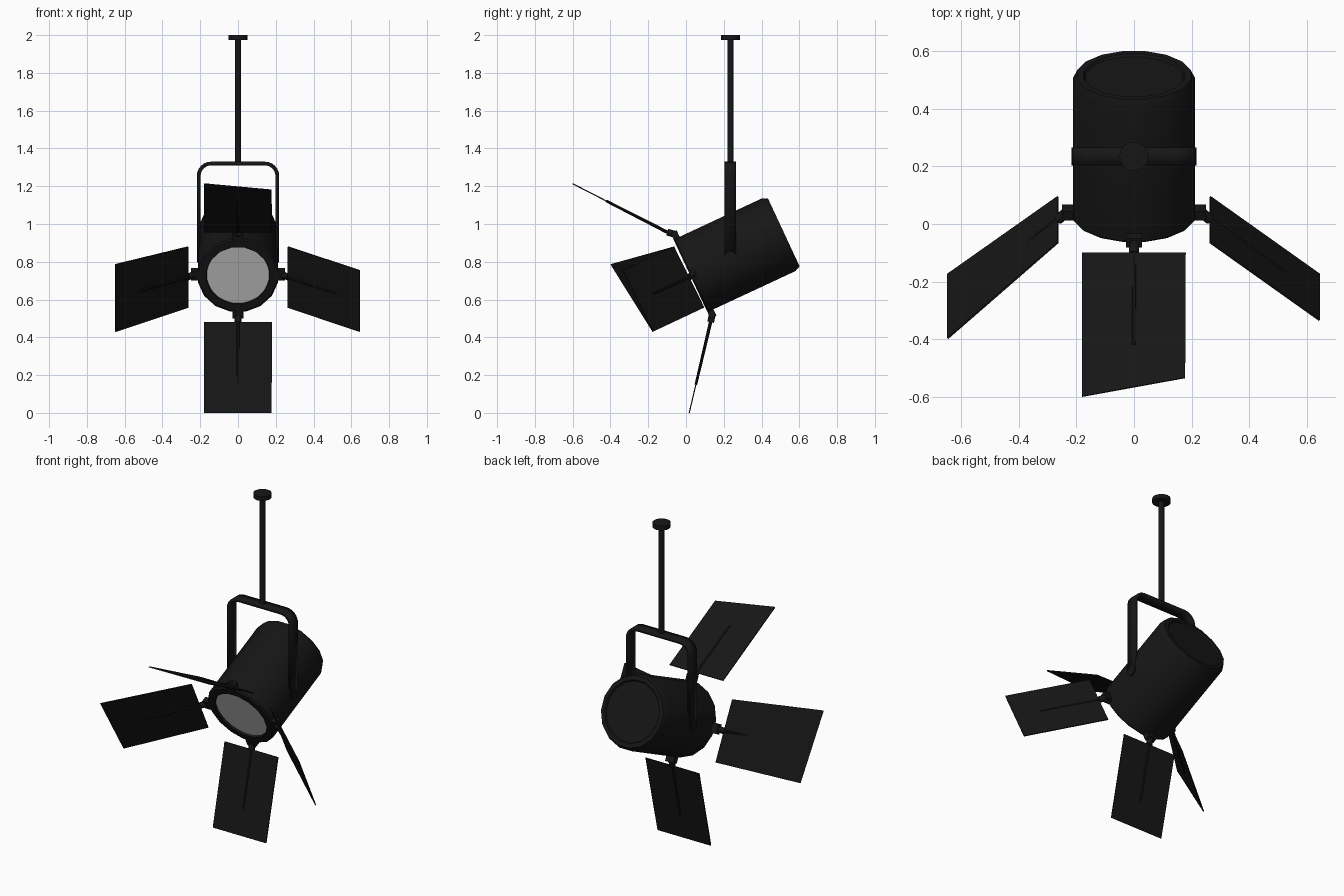
import bpy, bmesh, math
from mathutils import Matrix, Vector

if "Cube" in bpy.data.objects:
    bpy.data.objects.remove(bpy.data.objects["Cube"])

black = bpy.data.materials.new("matte_black")
black.diffuse_color = (0.008, 0.008, 0.008, 1)
black.use_nodes = True
black.node_tree.nodes["Principled BSDF"].inputs["Base Color"].default_value = black.diffuse_color

# lamp frame: local +y runs to the back of the can, local z is radial up
LAMP = Matrix.Translation((0, 0.04, 0.733)) @ Matrix.Rotation(math.radians(25), 4, 'X')
YC = 0.235


def finish(name, bm, mat=black, smooth=True):
    bmesh.ops.recalc_face_normals(bm, faces=bm.faces)
    me = bpy.data.meshes.new(name)
    bm.to_mesh(me)
    bm.free()
    ob = bpy.data.objects.new(name, me)
    bpy.context.collection.objects.link(ob)
    if mat:
        me.materials.append(mat)
    if smooth:
        bpy.ops.object.select_all(action='DESELECT')
        ob.select_set(True)
        bpy.context.view_layer.objects.active = ob
        bpy.ops.object.shade_smooth_by_angle(angle=math.radians(30))
    return ob


def rod(name, a, b, r1, r2=None, seg=16):
    a, b = Vector(a), Vector(b)
    d = b - a
    m = Matrix.Translation((a + b) / 2) @ d.to_track_quat('Z', 'Y').to_matrix().to_4x4()
    bm = bmesh.new()
    bmesh.ops.create_cone(bm, cap_ends=True, segments=seg, radius1=r1,
                          radius2=r1 if r2 is None else r2, depth=d.length, matrix=m)
    return finish(name, bm)


def lathe(name, profile, seg, mat=black):
    """Revolve (y, radius) pairs about the lamp axis; ends are capped."""
    bm = bmesh.new()
    rings = []
    for y, r in profile:
        angs = [(i + 0.5) * math.tau / seg for i in range(seg)]
        rings.append([bm.verts.new((r * math.cos(t), y, r * math.sin(t))) for t in angs])
    for p, q in zip(rings, rings[1:]):
        for i in range(seg):
            j = (i + 1) % seg
            bm.faces.new((p[i], p[j], q[j], q[i]))
    bm.faces.new(rings[0])
    bm.faces.new(rings[-1])
    bm.transform(LAMP)
    return finish(name, bm, mat)


# lamp can with front rim and recessed back plate
lathe("lamp_can", [(0.004, 0.166), (-0.018, 0.169), (-0.018, 0.207), (-0.010, 0.216),
                   (0.497, 0.216), (0.527, 0.202), (0.527, 0.178), (0.518, 0.172)], 16)
# grey lens
lathe("lens", [(-0.006, 0.166), (0.003, 0.166)], 24, None)

# four barn doors: inner edge pair, then outer edge pair
doors = {
    "right": ((1, 0), [(.265, -.065, .88), (.265, .095, .557), (.645, -.175, .43), (.645, -.335, .755)]),
    "left": ((-1, 0), [(-.265, -.065, .88), (-.265, .095, .557), (-.648, -.175, .43), (-.648, -.398, .787)]),
    "top": ((0, 1), [(-.18, -.10, .957), (.18, -.10, .957), (.178, -.535, 1.18), (-.18, -.60, 1.213)]),
    "bottom": ((0, -1), [(-.18, .13, .48), (.18, .13, .48), (.178, .017, 0), (-.18, .017, 0)]),
}
for side, ((dx, dz), pts) in doors.items():
    pts = [Vector(p) for p in pts]
    bm = bmesh.new()
    bm.faces.new([bm.verts.new(p) for p in pts])
    door = finish(side + "_barn_door", bm, smooth=False)
    mod = door.modifiers.new("thickness", 'SOLIDIFY')
    mod.thickness, mod.offset = 0.006, 0

    # hinge block on the rim
    bm = bmesh.new()
    turn = Matrix.Rotation(math.atan2(-dz, dx), 4, 'Y')
    size = Matrix.Diagonal((0.05, 0.035, 0.056, 1))
    bmesh.ops.create_cube(bm, size=1, matrix=LAMP @ turn @ Matrix.Translation((0.225, 0, 0)) @ size)
    finish(side + "_hinge_block", bm, smooth=False)

    # hinge neck and the stiffening rod along the door
    start = LAMP @ Vector((dx * 0.235, 0, dz * 0.235))
    inner = (pts[0] + pts[1]) / 2
    outer = (pts[2] + pts[3]) / 2
    rod(side + "_hinge_neck", start, inner, 0.018, seg=12)
    rod(side + "_door_rod", inner, inner.lerp(outer, 0.69), 0.009, 0.007, seg=8)

# yoke strap bent over the can
HX, ZT, R, ZB = 0.208, 1.32, 0.065, 0.826
path = [(HX, ZB)]
for cx, a0 in ((HX - R, 0), (R - HX, 90)):
    for k in range(7):
        t = math.radians(a0 + k * 15)
        path.append((cx + R * math.cos(t), ZT - R + R * math.sin(t)))
path.append((-HX, ZB))
bm = bmesh.new()
rows = [[bm.verts.new((x, YC + s, z)) for s in (-0.031, 0.031)] for x, z in path]
for p, q in zip(rows, rows[1:]):
    bm.faces.new((p[0], p[1], q[1], q[0]))
yoke = finish("yoke_strap", bm)
mod = yoke.modifiers.new("thickness", 'SOLIDIFY')
mod.thickness, mod.offset = 0.02, 0

# rounded strap ends
for side, s in (("right", 1), ("left", -1)):
    rod(side + "_yoke_end", (s * 0.198, YC, ZB), (s * 0.218, YC, ZB), 0.031)

# hanging pole and ceiling plate
rod("hanging_pole", (0, YC, 1.315), (0, YC, 1.98), 0.016)
rod("ceiling_plate", (0, YC, 1.974), (0, YC, 2.0), 0.051)
